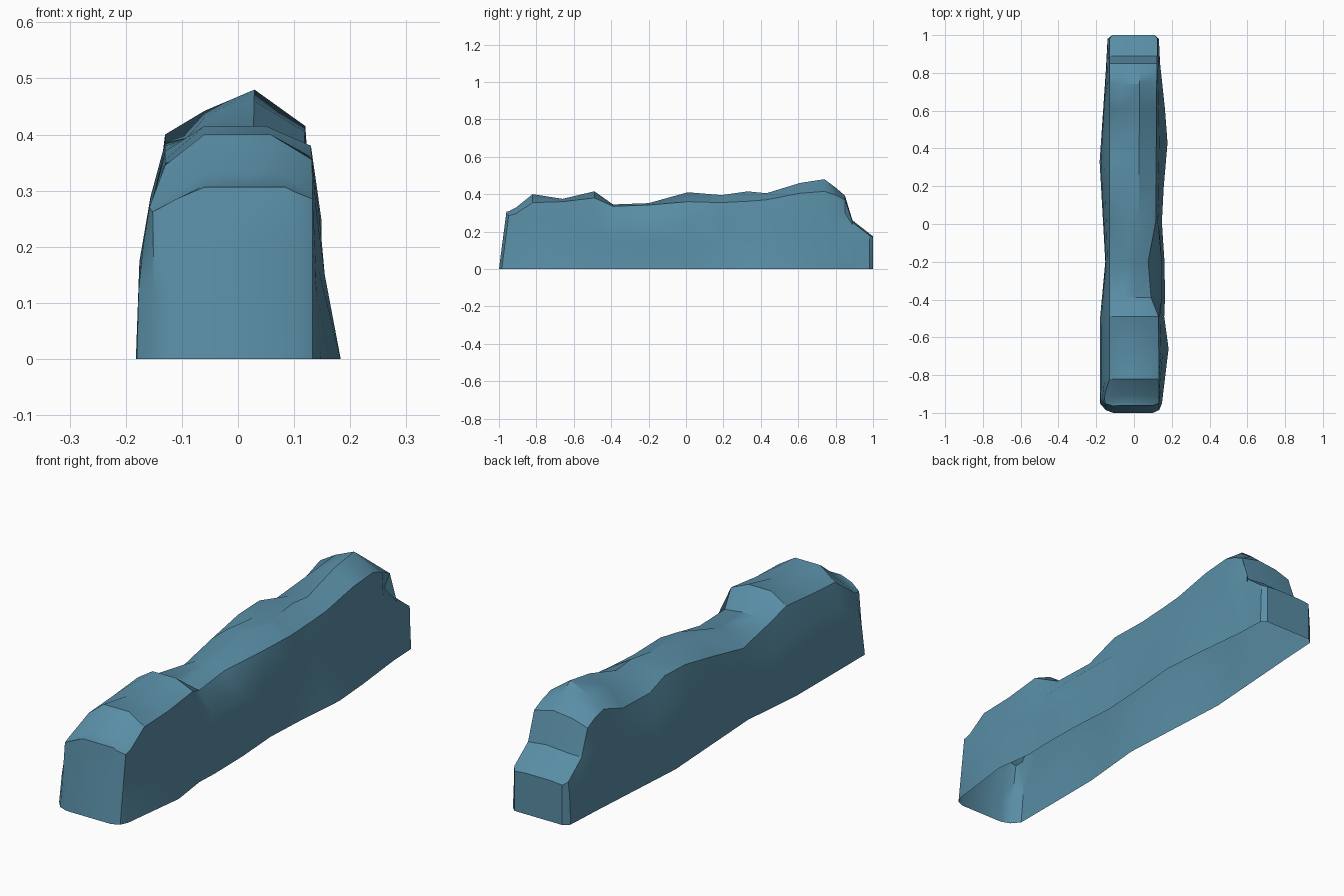
import bpy, bmesh

if "Cube" in bpy.data.objects:
    bpy.data.objects.remove(bpy.data.objects["Cube"])

# Height stations: y, left shoulder z, crest z, right shoulder z
HEIGHTS = [
    (-1.00, .285, .306, .298), (-.985, .262, .31, .285), (-.95, .27, .33, .295),
    (-.82, .345, .40, .355), (-.66, .355, .375, .36), (-.49, .37, .415, .38),
    (-.39, .342, .345, .335), (-.20, .30, .352, .342), (0.01, .345, .41, .36),
    (.19, .38, .395, .355), (.33, .385, .415, .362), (.43, .35, .405, .37),
    (.61, .355, .46, .405), (.74, .40, .48, .415), (.80, .385, .435, .395),
    (.85, .36, .392, .37), (.89, .25, .26, .25), (.98, .18, .19, .18),
    (1.0, .17, .175, .17)]

# Plan outlines at the base and along the shoulders: (y, x)
BASE_L = [(-1, -.11), (-.985, -.15), (-.95, -.18), (-.5, -.18), (-.2, -.152),
          (.33, -.182), (.8, -.15), (.98, -.14), (1, -.115)]
BASE_R = [(-1, .10), (-.985, .133), (-.95, .148), (-.66, .183), (-.49, .16),
          (-.3, .168), (.05, .145), (.46, .18), (.85, .138), (.98, .132), (1, .11)]
SHOULDER_R = [(-1, .10), (-.985, .133), (-.49, .13), (-.39, .09), (-.2, .075),
              (0, .115), (.74, .12), (.98, .125), (1, .11)]
SHOULDER_L = [(-1, -.11), (-.985, -.152), (-.95, -.158), (-.82, -.13), (.98, -.13), (1, -.115)]
CREST_R = [(-1, .085), (-.82, .058), (-.49, .05), (-.39, .01), (-.2, .0), (0, .025),
           (.85, .03), (1, .06)]
CREST_DROP = [(-.4, 0), (.3, .012), (.74, .038), (.85, .01), (1, 0)]


def at(curve, y):
    """Piecewise linear lookup."""
    if y <= curve[0][0]:
        return curve[0][1]
    for (a, va), (b, vb) in zip(curve, curve[1:]):
        if y <= b:
            return va + (vb - va) * (y - a) / (b - a)
    return curve[-1][1]


def section(y, zl, zc, zr):
    """Ring of ten points: up the left flank, over the crest, down the right."""
    bl, br = at(BASE_L, y), at(BASE_R, y)
    sl, sr = at(SHOULDER_L, y), at(SHOULDER_R, y)
    side_l = [(bl + (sl - bl) * t, zl * f) for f, t in ((0, 0), (.45, .12), (.75, .5), (1, 1))]
    flank = max(sr, .12) if abs(y) < .97 else sr
    bulge = .65 if -.4 < y < -.1 else .25       # ledge below the dent
    side_r = [(sr, zr), (flank + (br - flank) * bulge, zr * .74),
              (flank + (br - flank) * max(.45, bulge), zr * .42), (br, 0)]
    if abs(y - .85) < .01:                      # pocket under the rear crest
        side_r[1:3] = [(.095, .30), (.13, .235)]
    if abs(y - .89) < .01:
        side_r[1] = (.128, .235)
    crest = [(-.06, zc - at(CREST_DROP, y)), (at(CREST_R, y), zc)]
    lean = .13 if y < -.94 else 0               # front end tilts back
    return [(x, y + lean * z, z) for x, z in side_l + crest + side_r]


# Rock wall lofted through the sections, open underneath
bm = bmesh.new()
rings = [[bm.verts.new(p) for p in section(*row)] for row in HEIGHTS]
for a, b in zip(rings, rings[1:]):
    for i in range(len(a) - 1):
        bm.faces.new((a[i], b[i], b[i + 1], a[i + 1]))
bm.faces.new(rings[0])
bm.faces.new(rings[-1][::-1])
bmesh.ops.recalc_face_normals(bm, faces=bm.faces)
bm.faces.ensure_lookup_table()
if bm.faces[-1].normal.y < 0:                   # back cap must face outwards
    bmesh.ops.reverse_faces(bm, faces=bm.faces)

mesh = bpy.data.meshes.new("rock_wall")
bm.to_mesh(mesh)
bm.free()
rock = bpy.data.objects.new("rock_wall", mesh)
bpy.context.collection.objects.link(rock)

# Stone colour
mat = bpy.data.materials.new("stone_blue")
mat.diffuse_color = (.10, .27, .38, 1)
mat.use_nodes = True
mat.node_tree.nodes["Principled BSDF"].inputs["Base Color"].default_value = mat.diffuse_color
mesh.materials.append(mat)

# Soft flanks, crisp ridges
bpy.context.view_layer.objects.active = rock
rock.select_set(True)
bpy.ops.object.shade_smooth_by_angle(angle=.55)
